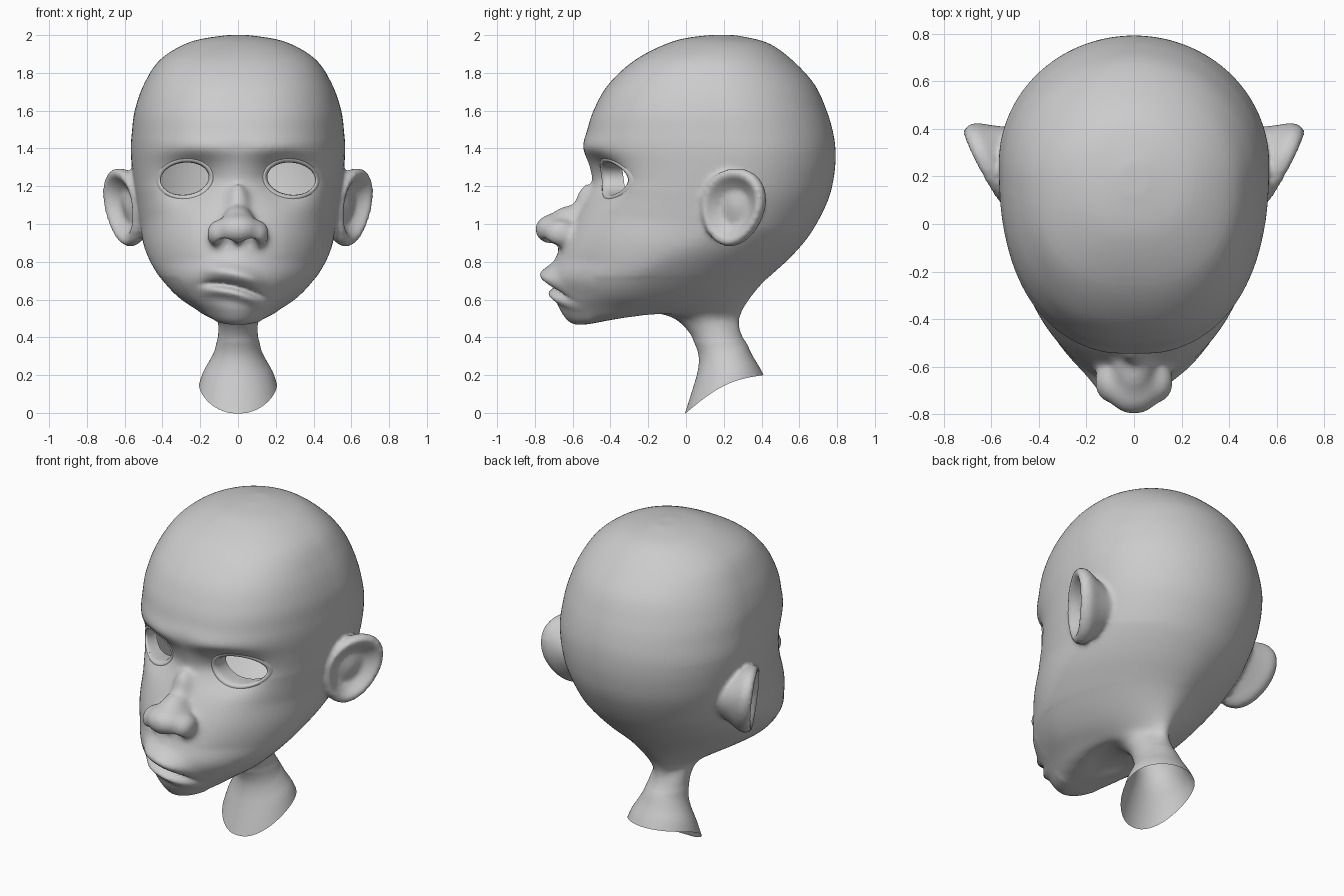
import bpy, bmesh, math
from mathutils import Vector, Matrix
from mathutils.bvhtree import BVHTree

if "Cube" in bpy.data.objects:
    bpy.data.objects.remove(bpy.data.objects["Cube"])

# Head rings from crown to neck: front (y, z), back (y, z), half width
RINGS = [
    (.12, 2.0, .26, 2.0, .06), (-.06, 1.97, .43, 1.96, .25),
    (-.26, 1.875, .56, 1.87, .41), (-.41, 1.74, .68, 1.74, .498),
    (-.49, 1.60, .745, 1.60, .547), (-.525, 1.49, .78, 1.48, .562),
    (-.545, 1.41, .792, 1.38, .568), (-.512, 1.30, .785, 1.26, .56),
    (-.505, 1.20, .75, 1.12, .545), (-.57, 1.06, .66, .95, .52),
    (-.64, .93, .55, .82, .495), (-.69, .82, .42, .70, .445),
    (-.72, .72, .34, .60, .38), (-.69, .62, .305, .535, .305),
    (-.665, .54, .295, .495, .23), (-.59, .468, .295, .47, .175),
    (-.42, .488, .297, .45, .15), (-.26, .53, .297, .43, .13),
    (-.10, .515, .30, .42, .115), (.00, .44, .305, .40, .108),
    (.06, .33, .325, .36, .12), (.065, .24, .355, .29, .15),
    (.035, .12, .40, .22, .19), (-.04, -.10, .47, .10, .23)]
# Section shape: ring index, widest point, front and back roundness, lift
SHAPE = [(0, .5, 2, 2, 0), (2, .53, 2.4, 2, 0), (6, .6, 2.35, 2, 0), (8, .58, 2.5, 2, 0),
         (9, .57, 2.2, 2, 0), (11, .45, 1.7, 1.8, 0), (13, .4, 1.8, 1.45, .015),
         (15, .4, 2, 1.3, .05), (18, .5, 2, 1.8, .03), (20, .5, 2, 2, 0), (23, .5, 2, 2, 0)]


def catmull(pts, t):
    i = min(int(t), len(pts) - 2)
    f = t - i
    a, b, c, d = (pts[min(max(i + k, 0), len(pts) - 1)] for k in (-1, 0, 1, 2))
    return [.5 * (2 * q + (r - p) * f + (2 * p - 5 * q + 4 * r - s) * f * f
                  + (3 * q - p - 3 * r + s) * f ** 3) for p, q, r, s in zip(a, b, c, d)]


def shape_at(t):
    for a, b in zip(SHAPE, SHAPE[1:]):
        if t <= b[0]:
            f = (t - a[0]) / (b[0] - a[0])
            return [p + (q - p) * f for p, q in zip(a[1:], b[1:])]


def loft(bm, rings, caps=True):
    rows = [[bm.verts.new(p) for p in ring] for ring in rings]
    n = len(rows[0])
    faces = [bm.faces.new((a[i], a[(i + 1) % n], b[(i + 1) % n], b[i]))
             for a, b in zip(rows, rows[1:]) for i in range(n)]
    if caps:
        faces += [bm.faces.new(rows[0]), bm.faces.new(rows[-1])]
    bmesh.ops.recalc_face_normals(bm, faces=faces)


def head_ring(t, n=80):
    yf, zf, yb, zb, w = catmull(RINGS, t)
    m, nf, nb, lift = shape_at(t)
    pts = []
    for i in range(n):
        a = 2 * math.pi * i / n
        c, s = math.cos(a), math.sin(a)
        e = 2 / (nf if c > 0 else nb)
        k = m - m * abs(c) ** e if c > 0 else m + (1 - m) * abs(c) ** e
        x = math.copysign(w * abs(s) ** e, s)
        pts.append((x, yf + (yb - yf) * k, zf + (zb - zf) * k + lift * math.sin(math.pi * k)))
    return pts


def blob(bm, loc, radii):
    bmesh.ops.create_uvsphere(bm, u_segments=32, v_segments=20, radius=1,
                              matrix=Matrix.LocRotScale(Vector(loc), None, Vector(radii)))


def ear(bm, side):
    # radius and height of the shell, from bowl to rim to the thick stem behind
    prof = [(.06, -.005), (.25, -.012), (.45, -.02), (.65, .01), (.8, .038), (.92, .04),
            (1, .015), (.99, -.018), (.9, -.045), (.78, -.075), (.62, -.12), (.5, -.16)]
    rings = []
    for r, h in prof:
        ring = []
        for i in range(48):
            a = 2 * math.pi * i / 48
            v = math.sin(a)
            u, z = r * .185 * math.cos(a) * (1 + .12 * v) + .02 * r * v, r * .207 * v
            x = .597 + .458 * u + .889 * h + .1 * z
            ring.append((side * x, .25 + .889 * u - .458 * h, 1.088 + z))
        rings.append(ring)
    loft(bm, rings)


def new_object(name, bm):
    me = bpy.data.meshes.new(name)
    bm.to_mesh(me)
    bm.free()
    me.shade_smooth()
    ob = bpy.data.objects.new(name, me)
    bpy.context.collection.objects.link(ob)
    return ob


def g(d, s):
    return math.exp(-(d / s) ** 2)


def relax(bm, test, times):
    verts = [v for v in bm.verts if test(*v.co)]
    for _ in range(times):
        bmesh.ops.smooth_vert(bm, verts=verts, factor=.5, use_axis_x=True,
                              use_axis_y=True, use_axis_z=True)


# Rough solids: skull with neck, nose, ears
bm = bmesh.new()
steps = (len(RINGS) - 1) * 5
loft(bm, [head_ring(i / 5) for i in range(steps + 1)])
blob(bm, (0, -.69, .972), (.12, .112, .085))
blob(bm, (0, -.60, 1.01), (.085, .13, .09))
blob(bm, (0, -.53, 1.09), (.065, .06, .12))
for s in (-1, 1):
    blob(bm, (s * .098, -.665, .95), (.07, .088, .075))
    ear(bm, s)
head = new_object("head", bm)

# Fuse the solids into one smooth skin
mod = head.modifiers.new("fuse", 'REMESH')
mod.mode, mod.voxel_size = 'VOXEL', .013
mod = head.modifiers.new("soften", 'SMOOTH')
mod.factor, mod.iterations = .5, 6
bpy.context.view_layer.update()
dg = bpy.context.evaluated_depsgraph_get()
skin = bpy.data.meshes.new_from_object(head.evaluated_get(dg))
head.modifiers.clear()
head.data = skin

bm = bmesh.new()
bm.from_mesh(skin)
# Blend the nose into the face and the jaw into the neck
relax(bm, lambda x, y, z: y < -.4 and abs(x) < .24 and .84 < z < 1.2, 14)
relax(bm, lambda x, y, z: y > -.5 and .38 < z < .72, 40)
relax(bm, lambda x, y, z: y < 0 and 1.3 < z < 1.5, 12)

# Facial relief: sockets, brow, lips, nostrils
for v in bm.verts:
    x, y, z = v.co
    ax = abs(x)
    if y < 0:
        d = .1 * g(ax - .25, .14) * g(z - 1.24, .115)
        d -= .016 * g(ax - .22, .17) * g(z - 1.395, .05)
        if y < -.4:
            line = z - (.665 - .26 * x - .9 * x * x)
            win = math.exp(-((x + .025) / .15) ** 4)
            d += win * (.04 * g(line, .015) - .055 * g(line - .068, .045)
                        - .035 * g(line + .04, .028))
            dist = (Vector((ax, y, z)) - Vector((.06, -.70, .89))).length
            v.co.z += .06 * g(dist, .038)
        v.co.y += d * min(1, -y / .15)

# Open slanted neck end with a slight bow
bmesh.ops.bisect_plane(bm, geom=bm.verts[:] + bm.edges[:] + bm.faces[:], plane_co=(0, 0, 0),
                       plane_no=(0, -.2, .41), clear_inner=True)
for v in bm.verts:
    x, y, z = v.co
    if z < .5 and 0 < y < .41:
        v.co.z += .045 * math.sin(math.pi * y / .41) * max(0, 1 - (z - .488 * y) / .22)

# Eyelids: rolled rims laid on the skin, with a short sleeve inside
EX, EZ, EA, EB = .282, 1.24, .128, .086
tree = BVHTree.FromBMesh(bm)
lids = bmesh.new()
for s in (-1, 1):
    rings = []
    for kx, kz, off in ((1.2, 1.3, .006), (1.17, 1.2, -.003), (1.1, 1.1, -.01),
                        (1.02, 1.02, -.007), (.99, .99, .01), (1, 1, .05), (1.04, 1.04, .10)):
        ring = []
        for i in range(64):
            a = 2 * math.pi * i / 64
            px = EX + EA * kx * math.cos(a)
            pz = EZ + EB * kz * math.sin(a) - .008 * math.cos(a)
            hit = tree.ray_cast(Vector((s * px, -2, pz)), Vector((0, 1, 0)))[0]
            ring.append((s * px, (hit.y if hit else -.35) + off, pz))
        rings.append(ring)
    loft(lids, rings, caps=False)
new_object("eyelids", lids)

# Eye openings
hole = []
for f in bm.faces:
    c = f.calc_center_median()
    if c.y < -.1 and math.hypot((abs(c.x) - EX) / EA, (c.z - EZ) / EB) < 1.09:
        hole.append(f)
bmesh.ops.delete(bm, geom=hole, context='FACES')
bm.to_mesh(skin)
bm.free()
skin.shade_smooth()
